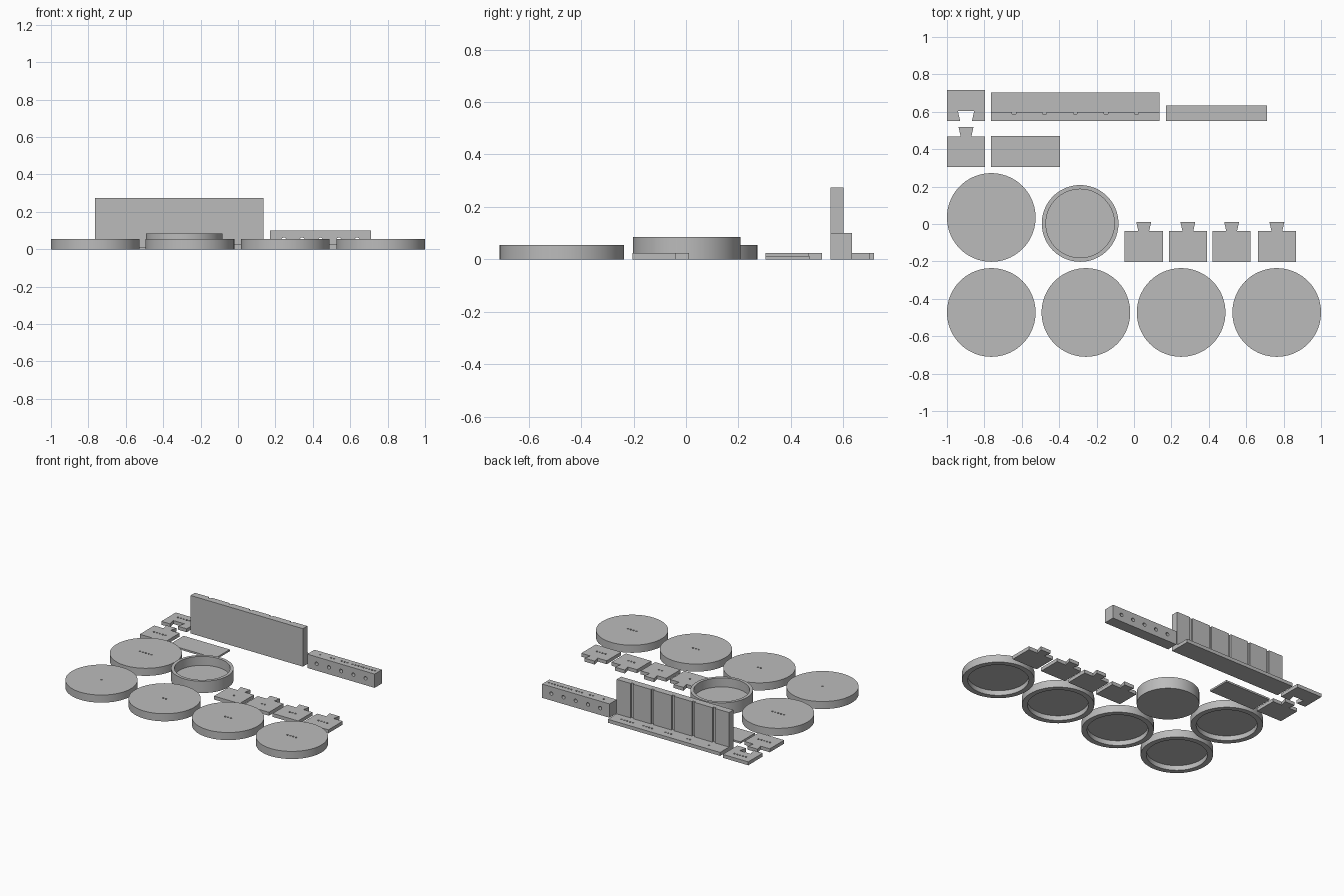
import bpy, bmesh, math

if "Cube" in bpy.data.objects:
    bpy.data.objects.remove(bpy.data.objects["Cube"])

grey = bpy.data.materials.new("plain grey")
grey.diffuse_color = (0.5, 0.5, 0.5, 1)
grey.use_nodes = True
grey.node_tree.nodes["Principled BSDF"].inputs["Base Color"].default_value = grey.diffuse_color


def finish(name, bm, smooth=False):
    bmesh.ops.recalc_face_normals(bm, faces=bm.faces)
    me = bpy.data.meshes.new(name)
    bm.to_mesh(me)
    bm.free()
    me.materials.append(grey)
    ob = bpy.data.objects.new(name, me)
    bpy.context.collection.objects.link(ob)
    if smooth:
        bpy.context.view_layer.objects.active = ob
        ob.select_set(True)
        bpy.ops.object.shade_smooth_by_angle(angle=math.radians(30))
        ob.select_set(False)
    return ob


def prism(name, outline, z0, z1):
    """Extrude a flat outline upwards."""
    bm = bmesh.new()
    f = bm.faces.new([bm.verts.new((x, y, z0)) for x, y in outline])
    r = bmesh.ops.extrude_face_region(bm, geom=[f])
    for v in r["geom"]:
        if isinstance(v, bmesh.types.BMVert):
            v.co.z = z1
    return finish(name, bm)


def box(name, x0, x1, y0, y1, z0, z1):
    return prism(name, [(x0, y0), (x1, y0), (x1, y1), (x0, y1)], z0, z1)


def lathe(name, profile, cx, cy, n=72):
    """Spin an (r, z) profile that starts and ends on the axis."""
    bm = bmesh.new()
    rings = []
    for r, z in profile:
        if r == 0:
            rings.append([bm.verts.new((cx, cy, z))] * n)
        else:
            rings.append([bm.verts.new((cx + r * math.cos(i * math.tau / n),
                                        cy + r * math.sin(i * math.tau / n), z)) for i in range(n)])
    for a, b in zip(rings, rings[1:]):
        for i in range(n):
            j = (i + 1) % n
            bm.faces.new(list(dict.fromkeys((a[i], a[j], b[j], b[i]))))
    return finish(name, bm, True)


def cut(ob, cutters):
    """Subtract short cylinders (centre, radius, half length, axis) from a part."""
    bm = bmesh.new()
    for (x, y, z), r, h, axis in cutters:
        rings = []
        for s in (-h, h):
            ring = []
            for i in range(12):
                c, d = r * math.cos(i * math.tau / 12), r * math.sin(i * math.tau / 12)
                ring.append(bm.verts.new((x + c, y + d, z + s) if axis == "z" else (x + c, y + s, z + d)))
            rings.append(ring)
            bm.faces.new(ring)
        for i in range(12):
            j = (i + 1) % 12
            bm.faces.new((rings[0][i], rings[0][j], rings[1][j], rings[1][i]))
    cutter = finish(ob.name + "_cutter", bm)
    cutter.hide_render = True
    cutter.hide_viewport = True
    m = ob.modifiers.new("holes", "BOOLEAN")
    m.operation = "DIFFERENCE"
    m.solver = "EXACT"
    m.object = cutter


def dots(n, x, y, z):
    """A centred row of n shallow round pits."""
    return [((x + (i - (n - 1) / 2) * 0.023, y, z), 0.0065, 0.008, "z") for i in range(n)]


# Round lids, hollow underneath, counted with dots
lid_places = [(-0.763, -0.473), (-0.257, -0.473), (0.252, -0.473), (0.763, -0.473), (-0.763, 0.035)]
for n, (x, y) in enumerate(lid_places, 1):
    lid = lathe(f"lid_{n}", [(0, 0.035), (0.2, 0.035), (0.2, 0), (0.237, 0), (0.237, 0.055), (0, 0.055)], x, y)
    cut(lid, dots(n, x, y, 0.055))

# Open round tray
lathe("round_tray", [(0, 0), (0.205, 0), (0.205, 0.085), (0.183, 0.085), (0.183, 0.02), (0, 0.02)], -0.288, 0.003)

# Tiles with a dovetail tab
tile_places = [(0.052, -0.203), (0.288, -0.203), (0.522, -0.203), (0.764, -0.203), (-0.898, 0.304)]
for n, (x, y) in enumerate(tile_places, 1):
    t = y + 0.165
    tile = prism(f"tab_tile_{n}", [(x - 0.102, y), (x + 0.102, y), (x + 0.102, t), (x + 0.029, t),
                                   (x + 0.04, t + 0.05), (x - 0.04, t + 0.05), (x - 0.029, t), (x - 0.102, t)],
                 0, 0.025)
    cut(tile, dots(n, x, y + 0.083, 0.025))

# Tile with the matching dovetail notch
x = -0.898
tile = prism("notch_tile", [(x - 0.102, 0.55), (x - 0.031, 0.55), (x - 0.044, 0.605), (x + 0.044, 0.605),
                            (x + 0.031, 0.55), (x + 0.102, 0.55), (x + 0.102, 0.716), (x - 0.102, 0.716)], 0, 0.025)
cut(tile, dots(5, x, 0.662, 0.025))

# Thin blank plate
box("thin_plate", -0.765, -0.395, 0.304, 0.47, 0, 0.013)

# Upright board with grooves down its back
grooves = [-0.642, -0.478, -0.314, -0.15, 0.014]
outline = [(-0.765, 0.55), (0.135, 0.55), (0.135, 0.6)]
for g in reversed(grooves):
    outline += [(g + 0.01, 0.6), (g + 0.01, 0.588), (g - 0.01, 0.588), (g - 0.01, 0.6)]
outline.append((-0.765, 0.6))
prism("upright_board", outline, 0.025, 0.275)

# Foot of the board, with dots below each groove
foot = box("board_foot", -0.765, 0.135, 0.55, 0.702, 0, 0.025)
cut(foot, [d for n, g in enumerate(grooves, 1) for d in dots(n, g, 0.652, 0.025)])

# Bar with holes through it and dots on top
bar = box("holed_bar", 0.17, 0.71, 0.55, 0.633, 0, 0.1)
spots = [0.245 + 0.098 * i for i in range(5)]
cut(bar, [((s, 0.59, 0.05), 0.013, 0.1, "y") for s in spots]
    + [d for n, s in enumerate(spots, 1) for d in dots(n, s, 0.592, 0.1)])
